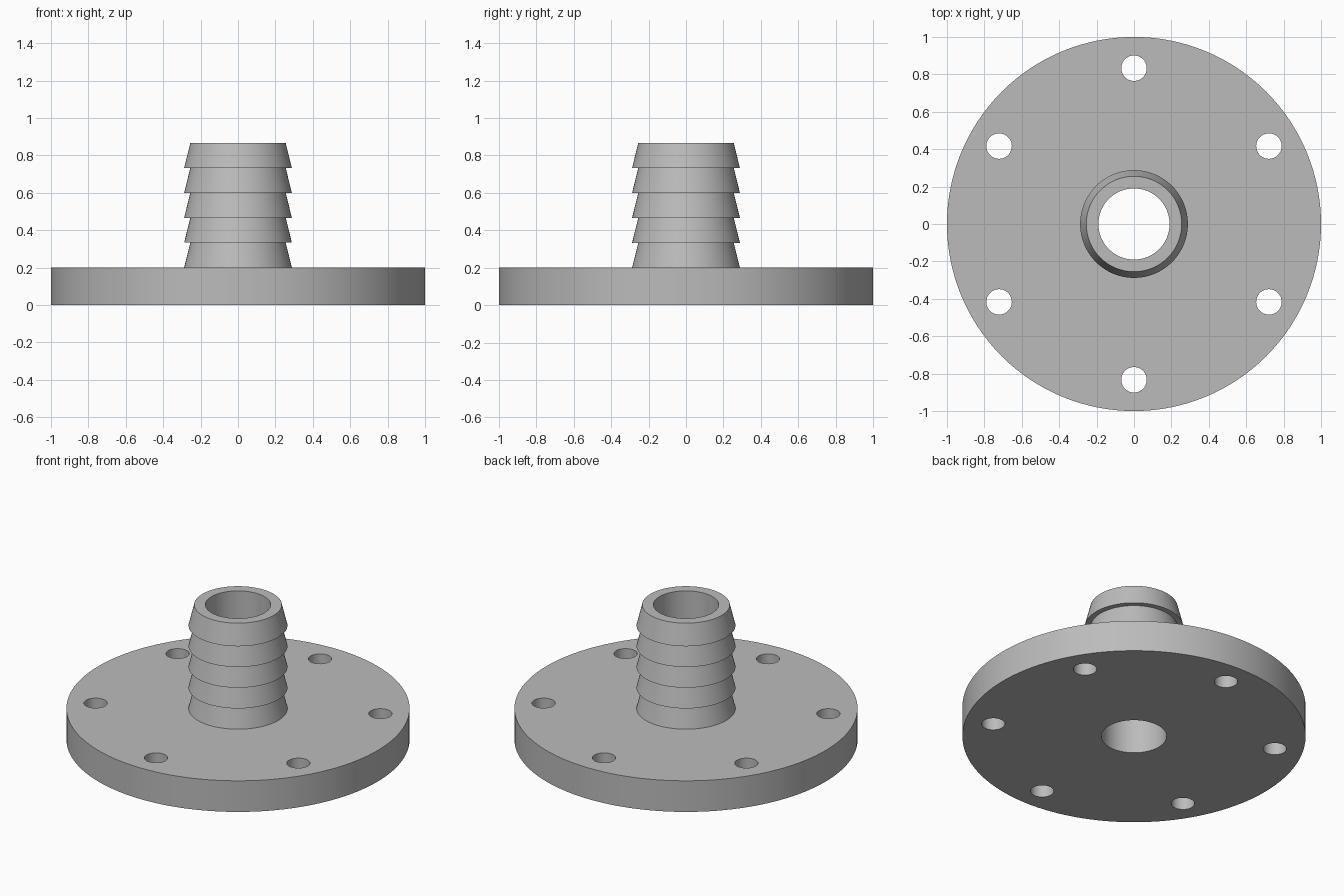
import bpy
import math
from mathutils import Vector, Matrix
import bmesh

SEGMENTS = 128
FLANGE_R, FLANGE_H = 1.0, 0.2
BORE_R = 0.19
BARBS, BARB_H = 5, 0.1333
BARB_WIDE, BARB_NARROW = 0.288, 0.255
BOLTS, BOLT_R, BOLT_CIRCLE = 6, 0.068, 0.833

cube = bpy.data.objects.get("Cube")
if cube:
    bpy.data.objects.remove(cube, do_unlink=True)

grey = bpy.data.materials.new("light grey")
grey.use_nodes = True
colour = (0.5, 0.5, 0.5, 1)
grey.diffuse_color = colour
grey.node_tree.nodes["Principled BSDF"].inputs["Base Color"].default_value = colour


def finish(bm, name):
    bmesh.ops.recalc_face_normals(bm, faces=bm.faces)
    mesh = bpy.data.meshes.new(name)
    bm.to_mesh(mesh)
    bm.free()
    mesh.materials.append(grey)
    obj = bpy.data.objects.new(name, mesh)
    bpy.context.collection.objects.link(obj)
    return obj


def lathe(name, profile):
    """Spin a closed (radius, height) outline around the z axis."""
    bm = bmesh.new()
    verts = [bm.verts.new((r, 0, z)) for r, z in profile]
    edges = [bm.edges.new((v, verts[(i + 1) % len(verts)])) for i, v in enumerate(verts)]
    bmesh.ops.spin(bm, geom=verts + edges, cent=(0, 0, 0), axis=(0, 0, 1),
                   angle=math.tau, steps=SEGMENTS, use_merge=True)
    bmesh.ops.remove_doubles(bm, verts=bm.verts, dist=0.0001)
    return finish(bm, name)


# Flange and barbed hose spout in one turned outline, with a through bore
profile = [(BORE_R, 0), (FLANGE_R, 0), (FLANGE_R, FLANGE_H)]
for i in range(BARBS):
    base = FLANGE_H + i * BARB_H
    profile += [(BARB_WIDE, base), (BARB_NARROW, base + BARB_H)]
profile.append((BORE_R, FLANGE_H + BARBS * BARB_H))
flange = lathe("barbed_flange", profile)

# Ring of bolt holes
bm = bmesh.new()
for i in range(BOLTS):
    angle = math.tau * i / BOLTS + math.pi / 2
    spot = Vector((math.cos(angle), math.sin(angle), 0)) * BOLT_CIRCLE
    spot.z = FLANGE_H / 2
    bmesh.ops.create_cone(bm, cap_ends=True, segments=48, radius1=BOLT_R, radius2=BOLT_R,
                          depth=FLANGE_H * 2, matrix=Matrix.Translation(spot))
cutter = finish(bm, "bolt_hole_cutter")
cutter.hide_render = True

bpy.ops.object.select_all(action="DESELECT")
flange.select_set(True)
bpy.context.view_layer.objects.active = flange
cut = flange.modifiers.new("bolt holes", "BOOLEAN")
cut.operation = "DIFFERENCE"
cut.solver = "EXACT"
cut.object = cutter
bpy.ops.object.modifier_apply(modifier=cut.name)
bpy.data.objects.remove(cutter, do_unlink=True)

bpy.ops.object.shade_smooth_by_angle(angle=math.radians(30))
